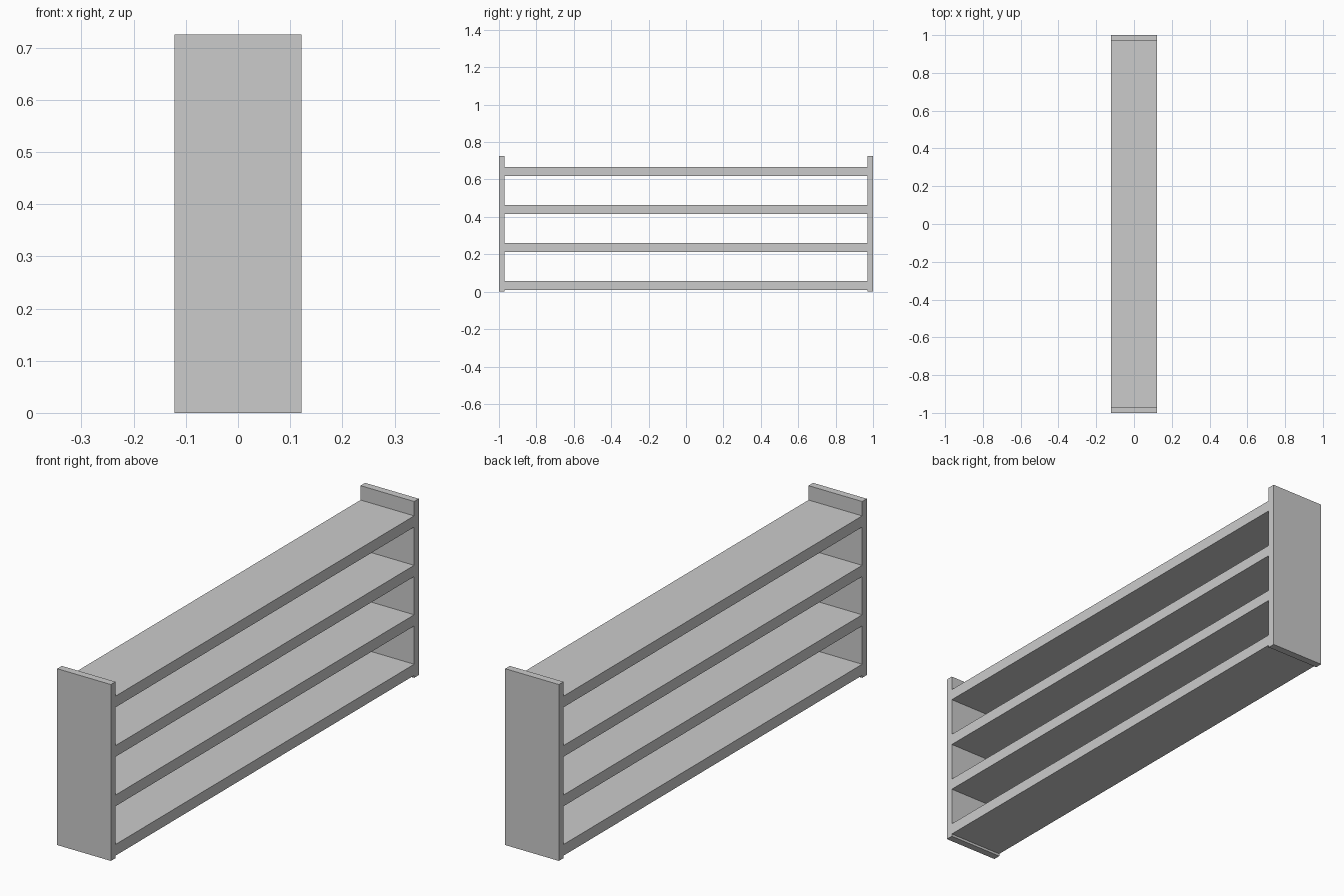
import bpy

if "Cube" in bpy.data.objects:
    bpy.data.objects.remove(bpy.data.objects["Cube"])

DEPTH = 0.244    # x size
HEIGHT = 0.725
PANEL = 0.03     # side panel thickness
SHELF = 0.046    # shelf thickness


def box(name, size, centre):
    bpy.ops.mesh.primitive_cube_add(size=1, location=centre)
    obj = bpy.context.object
    obj.name = name
    obj.scale = size
    bpy.ops.object.transform_apply(location=False, rotation=False, scale=True)
    return obj


# Upright end panels
for side, label in ((-1, "front"), (1, "back")):
    box(f"{label}_end_panel", (DEPTH, PANEL, HEIGHT),
        (0, side * (1 - PANEL / 2), HEIGHT / 2))

# Four evenly spaced shelves between the panels
for i in range(4):
    box(f"shelf_{i + 1}", (DEPTH, 2 - 2 * PANEL, SHELF),
        (0, 0, 0.033 + i * 0.2033))
